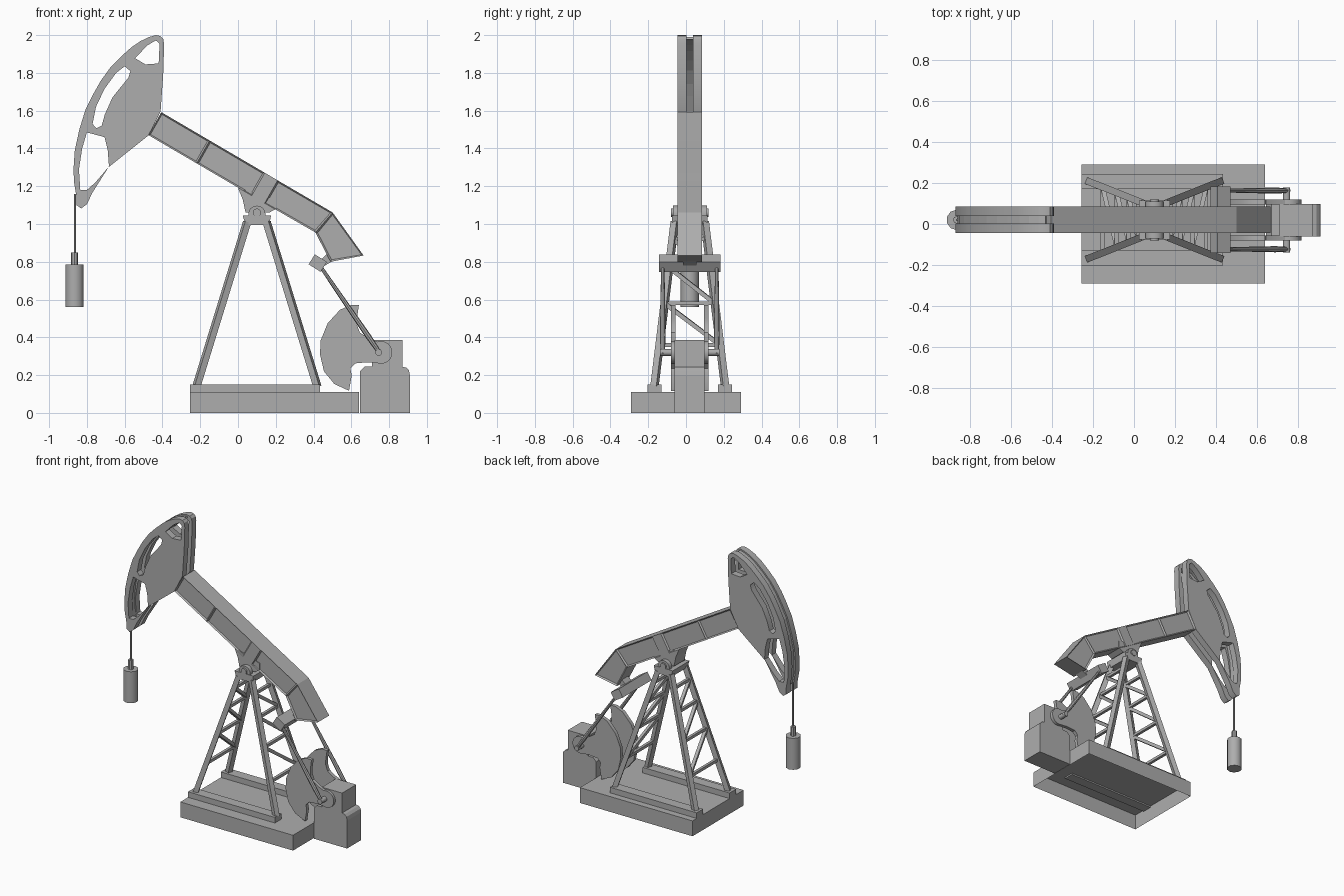
import bpy, bmesh, math
from mathutils import Vector, Matrix

if "Cube" in bpy.data.objects:
    bpy.data.objects.remove(bpy.data.objects["Cube"])

CY = 0.02  # machine centre line in y
grey = bpy.data.materials.new("machine_grey")
grey.diffuse_color = (0.42, 0.42, 0.42, 1)
grey.use_nodes = True
grey.node_tree.nodes["Principled BSDF"].inputs["Base Color"].default_value = grey.diffuse_color


def finish(name, bm, smooth=None):
    bmesh.ops.recalc_face_normals(bm, faces=bm.faces)
    me = bpy.data.meshes.new(name)
    bm.to_mesh(me)
    bm.free()
    me.materials.append(grey)
    ob = bpy.data.objects.new(name, me)
    bpy.context.collection.objects.link(ob)
    if smooth:
        bpy.context.view_layer.objects.active = ob
        ob.select_set(True)
        bpy.ops.object.shade_smooth_by_angle(angle=math.radians(smooth))
        ob.select_set(False)
    return ob


def box(name, x, y, z, open_bottom=False):
    bm = bmesh.new()
    c = Vector((sum(x) / 2, sum(y) / 2, sum(z) / 2))
    size = Matrix.Diagonal((x[1] - x[0], y[1] - y[0], z[1] - z[0], 1))
    bmesh.ops.create_cube(bm, size=1, matrix=Matrix.Translation(c) @ size)
    if open_bottom:
        low = [f for f in bm.faces if f.calc_center_median().z < z[0] + 1e-4]
        bmesh.ops.delete(bm, geom=low, context='FACES_ONLY')
    return finish(name, bm)


def prism(name, pts, y0, y1, smooth=None):
    """Extrude an x-z outline from y0 to y1."""
    bm = bmesh.new()
    a = [bm.verts.new((x, y0, z)) for x, z in pts]
    b = [bm.verts.new((x, y1, z)) for x, z in pts]
    bm.faces.new(a)
    bm.faces.new(b[::-1])
    for i in range(len(pts)):
        j = (i + 1) % len(pts)
        bm.faces.new((a[i], a[j], b[j], b[i]))
    return finish(name, bm, smooth)


def aligned(p, q):
    p, q = Vector(p), Vector(q)
    rot = (q - p).to_track_quat('Z', 'Y').to_matrix().to_4x4()
    return Matrix.Translation((p + q) / 2) @ rot, (q - p).length


def rod(name, p, q, r, sides=10, r2=None):
    bm = bmesh.new()
    m, length = aligned(p, q)
    bmesh.ops.create_cone(bm, cap_ends=True, segments=sides, radius1=r,
                          radius2=r if r2 is None else r2, depth=length, matrix=m)
    return finish(name, bm, 40)


def bar(name, p, q, w):
    bm = bmesh.new()
    m, length = aligned(p, q)
    bmesh.ops.create_cube(bm, size=1, matrix=m @ Matrix.Diagonal((w, w, length, 1)))
    return finish(name, bm)


def plate_with_holes(name, loops, y0, y1):
    cu = bpy.data.curves.new(name, 'CURVE')
    cu.dimensions, cu.fill_mode, cu.extrude = '2D', 'BOTH', (y1 - y0) / 2
    for pts in loops:
        sp = cu.splines.new('POLY')
        sp.points.add(len(pts) - 1)
        for p, (x, z) in zip(sp.points, pts):
            p.co = (x, z, 0, 1)
        sp.use_cyclic_u = True
    tmp = bpy.data.objects.new(name + "_curve", cu)
    bm = bmesh.new()
    me = bpy.data.meshes.new_from_object(tmp)
    bm.from_mesh(me)
    bpy.data.objects.remove(tmp)
    bpy.data.meshes.remove(me)
    bmesh.ops.remove_doubles(bm, verts=bm.verts, dist=1e-5)
    bm.transform(Matrix.Translation((0, (y0 + y1) / 2, 0)) @ Matrix.Rotation(math.pi / 2, 4, 'X'))
    return finish(name, bm, 30)


# Base, hollow underneath, and the two tower rails
box("base", (-0.255, 0.64), (-0.29, 0.29), (0, 0.11), open_bottom=True)
for s, side in ((-1, "front"), (1, "back")):
    ys = sorted((CY + s * 0.15, CY + s * 0.223))
    box(side + "_rail", (-0.255, 0.435), ys, (0.10, 0.15))

# Tower: four leaning legs, braced on the left and right faces
def leg_at(sx, sy, z):
    t = (z - 0.14) / (1.01 - 0.14)
    return Vector((0.1 + sx * (0.32 - 0.268 * t), CY + sy * (0.187 - 0.107 * t), z))

for sx, end in ((-1, "left"), (1, "right")):
    for sy, side in ((-1, "front"), (1, "back")):
        bar(f"{side}_{end}_leg", leg_at(sx, sy, 0.14), leg_at(sx, sy, 1.01), 0.034)
    levels = (0.36, 0.58, 0.77, 0.92)
    for i, z in enumerate(levels):
        bar(f"{end}_crossbar_{i}", leg_at(sx, -1, z), leg_at(sx, 1, z), 0.02)
        if i:
            bar(f"{end}_diagonal_{i}", leg_at(sx, -1, z), leg_at(sx, 1, levels[i - 1]), 0.022)

# Tower cap, saddle and bearings
prism("tower_cap", [(0.04, 0.995), (0.165, 0.995), (0.175, 1.045), (0.025, 1.045)], CY - 0.095, CY + 0.095)
prism("saddle", [(0.0, 1.19), (0.025, 1.13), (0.04, 1.06), (0.165, 1.06), (0.2, 1.08), (0.2, 1.13)],
      CY - 0.06, CY + 0.06)
for s, side in ((-1, "front"), (1, "back")):
    arch = [(0.1 + 0.045 * math.cos(a * math.pi / 8), 1.055 + 0.042 * math.sin(a * math.pi / 8)) for a in range(9)]
    ys = sorted((CY + s * 0.062, CY + s * 0.09))
    prism(side + "_bearing", [(0.145, 1.04)] + arch + [(0.055, 1.04)], *ys, smooth=30)
rod("pivot_shaft", (0.1, CY - 0.1, 1.06), (0.1, CY + 0.1, 1.06), 0.022, 12)

# Walking beam: bent box with recessed side panels between ribs
top = [(-0.406, 1.592), (-0.15, 1.442), (0.142, 1.271), (0.21, 1.231), (0.501, 1.061), (0.665, 0.833)]
low = [(x - 0.069, z - 0.121) for x, z in top[:4]] + [(0.41, 0.955), (0.49, 0.80)]
bm = bmesh.new()
rings = [[bm.verts.new((p[0], CY + y, p[1])) for p, y in ((t, -0.065), (t, 0.065), (b, 0.065), (b, -0.065))]
         for t, b in zip(top, low)]
panels = []
for i, (a, b) in enumerate(zip(rings, rings[1:])):
    for k in range(4):
        f = bm.faces.new((a[k], a[(k + 1) % 4], b[(k + 1) % 4], b[k]))
        if k in (1, 3) and i != 2:
            panels.append(f)
bm.faces.new(rings[0])
bm.faces.new(rings[-1][::-1])
bmesh.ops.recalc_face_normals(bm, faces=bm.faces)
bmesh.ops.inset_individual(bm, faces=panels, thickness=0.012, depth=-0.01)
finish("walking_beam", bm)

# Horse head: two pierced plates joined by a recessed strip along the curved nose
nose = [(-0.855, 1.145), (-0.868, 1.22), (-0.871, 1.29), (-0.864, 1.39), (-0.84, 1.50), (-0.807, 1.607),
        (-0.765, 1.69), (-0.728, 1.756), (-0.675, 1.83), (-0.623, 1.883), (-0.565, 1.935), (-0.517, 1.968),
        (-0.47, 1.99), (-0.435, 2.0)]
outline = nose + [(-0.41, 1.995), (-0.396, 1.98), (-0.391, 1.95), (-0.396, 1.79), (-0.41, 1.595),
                  (-0.475, 1.468), (-0.686, 1.30), (-0.77, 1.167), (-0.80, 1.105), (-0.83, 1.082), (-0.855, 1.10)]
top_hole = [(-0.545, 1.878), (-0.48, 1.945), (-0.435, 1.972), (-0.415, 1.955), (-0.42, 1.85), (-0.49, 1.845)]
slot = [(-0.60, 1.835), (-0.57, 1.81), (-0.58, 1.775), (-0.665, 1.67), (-0.705, 1.58), (-0.722, 1.52),
        (-0.75, 1.507), (-0.77, 1.53), (-0.752, 1.62), (-0.707, 1.715), (-0.645, 1.80)]
low_hole = [(-0.80, 1.485), (-0.707, 1.46), (-0.69, 1.395), (-0.683, 1.305), (-0.755, 1.22), (-0.80, 1.18),
            (-0.835, 1.18), (-0.842, 1.29), (-0.825, 1.40)]
for s, side in ((-1, "front"), (1, "back")):
    ys = sorted((CY + s * 0.018, CY + s * 0.065))
    plate_with_holes(side + "_head_plate", [outline, top_hole, slot, low_hole], *ys)

def toward(pts, d):
    c = Vector((-0.15, 1.3))  # rough centre of the nose curve
    return [tuple(Vector(p) + (c - Vector(p)).normalized() * d) for p in pts]

prism("head_nose_strip", toward(nose, 0.01) + toward(nose, 0.024)[::-1], CY - 0.02, CY + 0.02)

# Hanging cable, clamp and weight
rod("cable", (-0.863, CY, 0.84), (-0.863, CY, 1.16), 0.006, 8)
rod("cable_clamp", (-0.865, CY, 0.78), (-0.865, CY, 0.85), 0.018, 8)
rod("hanging_weight", (-0.865, CY, 0.56), (-0.865, CY, 0.785), 0.05, 10)

# Gearbox and motor block
prism("gearbox", [(0.645, 0), (0.645, 0.22), (0.67, 0.245), (0.865, 0.245), (0.89, 0.24), (0.905, 0.225),
                  (0.91, 0.2), (0.91, 0)], CY - 0.082, CY + 0.078)
box("motor_block", (0.71, 0.87), (CY - 0.082, CY + 0.078), (0.24, 0.387))

# Counterweight cranks, crank pins and pitman rods
crank = [(0.64, 0.57), (0.60, 0.572), (0.54, 0.546), (0.475, 0.475), (0.438, 0.385), (0.434, 0.31), (0.455, 0.22),
         (0.51, 0.153), (0.588, 0.117), (0.602, 0.20), (0.595, 0.235), (0.62, 0.262), (0.685, 0.268)]
hub = [(0.757 + 0.06 * math.cos(a), 0.32 + 0.06 * math.sin(a))
       for a in [math.radians(d) for d in range(-110, 111, 20)]]
crank += hub + [(0.69, 0.395), (0.645, 0.425), (0.63, 0.465), (0.63, 0.5)]
for s, side in ((-1, "front"), (1, "back")):
    ys = sorted((CY + s * 0.075, CY + s * 0.10))
    prism(side + "_counterweight", crank, *ys, smooth=30)
    y = CY + s * 0.143
    rod(side + "_crank_pin", (0.745, CY + s * 0.09, 0.32), (0.745, y + s * 0.015, 0.32), 0.018, 10)
    mid = (0.69, y, 0.405)
    rod(side + "_pitman_rod", (0.43, y, 0.785), mid, 0.009, 8, 0.015)
    rod(side + "_pitman_end", mid, (0.755, y, 0.31), 0.015, 8, 0.011)

# Equalizer bar under the beam tail, with its hanger
bm = bmesh.new()
bmesh.ops.create_cube(bm, size=1, matrix=Matrix.Translation((0.422, CY, 0.793)) @ Matrix.Rotation(math.radians(32), 4, 'Y')
                      @ Matrix.Diagonal((0.075, 0.325, 0.062, 1)))
finish("equalizer_bar", bm)
prism("equalizer_hanger", [(0.43, 0.80), (0.46, 0.78), (0.53, 0.82), (0.48, 0.85)], CY - 0.035, CY + 0.035)
